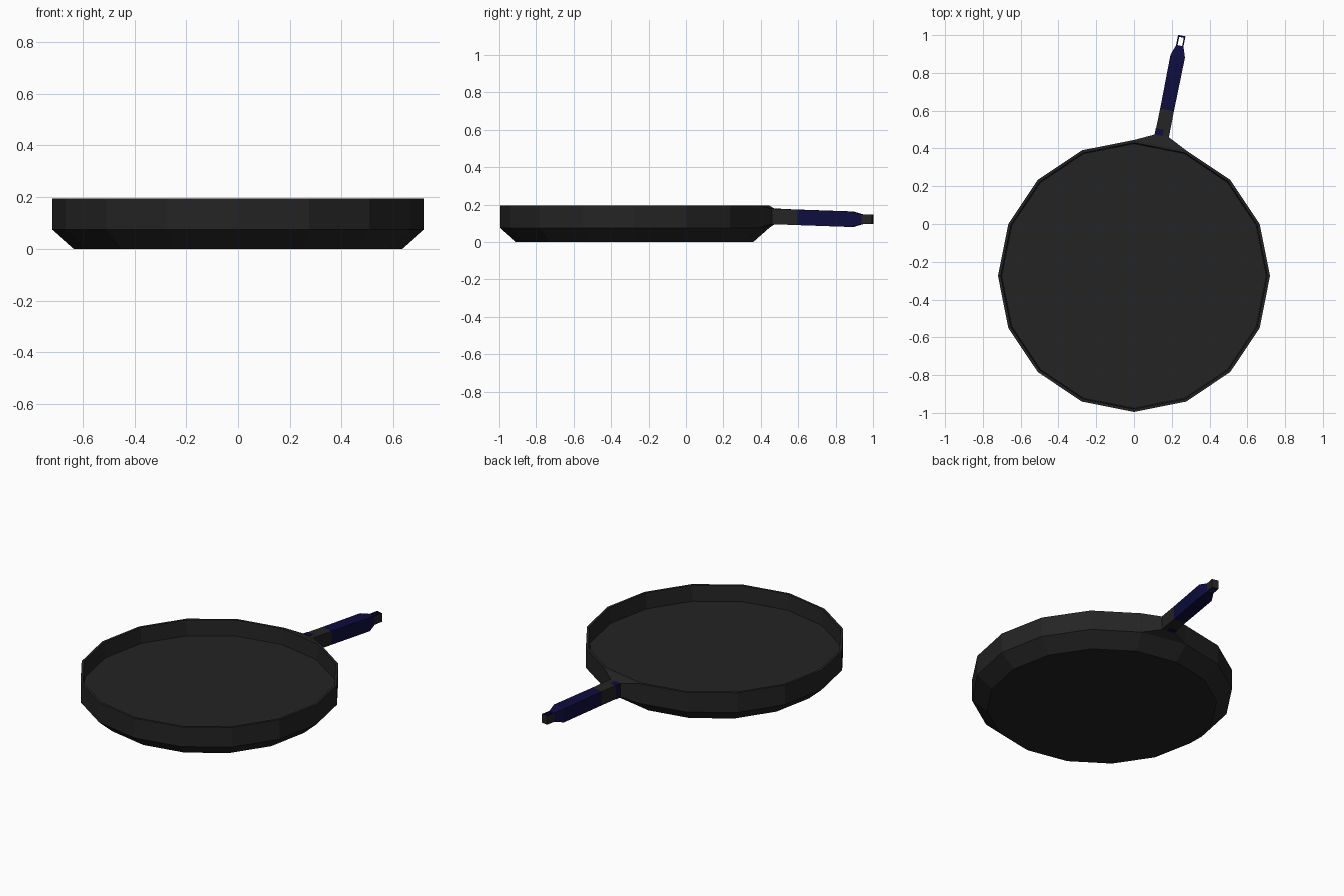
import bpy, bmesh, math
from mathutils import Vector

if "Cube" in bpy.data.objects:
    bpy.data.objects.remove(bpy.data.objects["Cube"])

CY, N = -0.275, 16


def material(name, col):
    m = bpy.data.materials.new(name)
    m.diffuse_color = (*col, 1)
    m.use_nodes = True
    m.node_tree.nodes["Principled BSDF"].inputs["Base Color"].default_value = m.diffuse_color
    return m


GREY = material("dark grey metal", (0.0175, 0.0175, 0.0175))
BLUE = material("navy grip", (0.004, 0.004, 0.05))


def finish(bm, name, mats):
    bmesh.ops.recalc_face_normals(bm, faces=bm.faces[:])
    me = bpy.data.meshes.new(name)
    bm.to_mesh(me)
    bm.free()
    for m in mats:
        me.materials.append(m)
    ob = bpy.data.objects.new(name, me)
    bpy.context.collection.objects.link(ob)
    return ob


def bridge(bm, a, b, mat=0):
    for i in range(len(a)):
        j = (i + 1) % len(a)
        bm.faces.new((a[i], a[j], b[j], b[i])).material_index = mat


# Pan body: 16-sided profile from the base, over the rim and down to the floor
def corner(r, z, i):
    a = 2 * math.pi * i / N
    return Vector((r * math.cos(a), CY + r * math.sin(a), z))


bm = bmesh.new()
rings = [[bm.verts.new(corner(r, z, i)) for i in range(N)]
         for r, z in [(0.635, 0), (0.72, 0.075), (0.72, 0.195), (0.705, 0.195), (0.70, 0.10)]]
for a, b in zip(rings, rings[1:]):
    bridge(bm, a, b)
bm.faces.new(rings[0])
bm.faces.new(rings[-1])
finish(bm, "pan_body", [GREY])

# Handle frame: t runs outward from the middle of one wall panel, s runs sideways
ANG = math.radians(78.75)
OUT = Vector((math.cos(ANG), math.sin(ANG), 0))
SIDE = Vector((math.sin(ANG), -math.cos(ANG), 0))
ROOT = Vector((0, CY, 0)) + OUT * 0.72 * math.cos(math.pi / N)


def pt(t, s, z):
    return ROOT + OUT * t + SIDE * s + Vector((0, 0, z))


def section(bm, t, s0, s1, z0, z1):
    return [bm.verts.new(pt(t, s, z)) for s, z in ((s0, z0), (s1, z0), (s1, z1), (s0, z1))]


def loft(name, secs, mats):
    bm = bmesh.new()
    vs = [section(bm, *s) for s in secs]
    for a, b in zip(vs, vs[1:]):
        bridge(bm, a, b)
    bm.faces.new(vs[0])
    bm.faces.new(vs[-1])
    return finish(bm, name, mats)


# Flared bracket, grey shank and navy grip
loft("handle_bracket", [(0, -0.14, 0.14, 0.075, 0.195),
                        (0.05, -0.038, 0.038, 0.095, 0.178)], [GREY])
loft("handle_shank", [(0.05, -0.038, 0.038, 0.095, 0.178),
                      (0.19, -0.037, 0.037, 0.09, 0.173)], [GREY])
loft("handle_grip", [(0.19, -0.037, 0.037, 0.09, 0.173),
                     (0.48, -0.039, 0.039, 0.08, 0.163),
                     (0.535, -0.02, 0.02, 0.095, 0.148)], [BLUE])
# Small navy patch wrapping the left half of the shank root
loft("root_patch", [(0.05, -0.0395, 0.004, 0.0935, 0.1795),
                    (0.083, -0.0395, 0.004, 0.092, 0.178)], [BLUE])

# Hanging loop: rectangular frame, grey outside, navy edges and inside
bm = bmesh.new()


def frame(t0, t1, h, z):
    return [bm.verts.new(pt(t, s, z)) for t, s in ((t0, -h), (t1, -h), (t1, h), (t0, h))]


ob, ot = frame(0.52, 0.591, 0.02, 0.095), frame(0.52, 0.591, 0.02, 0.148)
ib, it = frame(0.537, 0.582, 0.0125, 0.095), frame(0.537, 0.582, 0.0125, 0.148)
bridge(bm, ob, ot, 0)
bridge(bm, ot, it, 1)
bridge(bm, it, ib, 1)
bridge(bm, ib, ob, 1)
finish(bm, "hanging_loop", [GREY, BLUE])
